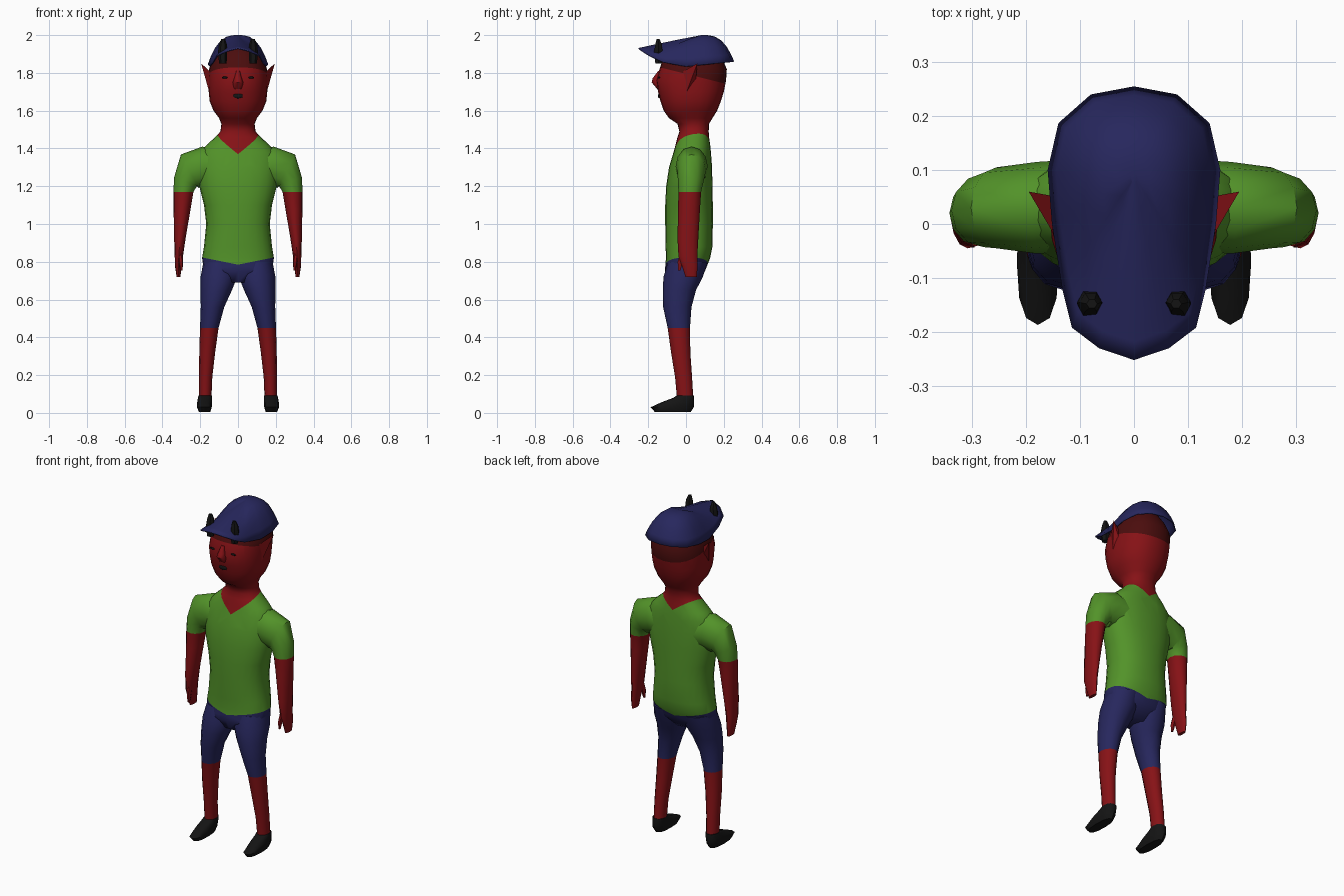
import bpy, bmesh
from math import sin, cos, pi, radians
from mathutils import Vector

if "Cube" in bpy.data.objects:
    bpy.data.objects.remove(bpy.data.objects["Cube"])


def material(name, rgb):
    m = bpy.data.materials.new(name)
    m.use_nodes = True
    m.diffuse_color = (*rgb, 1)
    m.node_tree.nodes["Principled BSDF"].inputs["Base Color"].default_value = (*rgb, 1)
    return m


RED = material("red_skin", (0.24, 0.006, 0.008))
HAIR = material("dark_red_hair", (0.07, 0.004, 0.004))
GREEN = material("green_shirt", (0.085, 0.29, 0.022))
BLUE = material("navy_cloth", (0.02, 0.02, 0.11))
BLACK = material("black", (0.007, 0.007, 0.007))


def spow(v, e):
    return abs(v) ** e * (1 if v >= 0 else -1)


def finish(name, bm, mats, rule=None, angle=50):
    """Turn a bmesh into a shaded object, colouring faces by a rule on their centre."""
    bmesh.ops.recalc_face_normals(bm, faces=bm.faces)
    if rule:
        for f in bm.faces:
            f.material_index = rule(f.calc_center_median())
    mesh = bpy.data.meshes.new(name)
    bm.to_mesh(mesh)
    bm.free()
    for m in mats:
        mesh.materials.append(m)
    ob = bpy.data.objects.new(name, mesh)
    bpy.context.collection.objects.link(ob)
    bpy.ops.object.select_all(action="DESELECT")
    ob.select_set(True)
    bpy.context.view_layer.objects.active = ob
    bpy.ops.object.shade_smooth_by_angle(angle=radians(angle))
    return ob


def bridge(loops):
    """Skin a list of equal point loops and cap both ends."""
    bm = bmesh.new()
    rows = [[bm.verts.new(p) for p in loop] for loop in loops]
    n = len(rows[0])
    for a, b in zip(rows, rows[1:]):
        for i in range(n):
            j = (i + 1) % n
            bm.faces.new((a[i], a[j], b[j], b[i]))
    bm.faces.new(rows[0])
    bm.faces.new(rows[-1])
    return bm


def tube(rings, side=1, n=12, power=2.0):
    """Rings are (x, y, z, half width, half depth, tilt in degrees)."""
    loops = []
    for x, y, z, a, b, tilt in rings:
        t = radians(tilt)
        loop = []
        for i in range(n):
            u = 2 * pi * i / n
            w, d = a * spow(cos(u), 2 / power), b * spow(sin(u), 2 / power)
            loop.append((side * (x + w * cos(t)), y + d, z + w * sin(t)))
        loops.append(loop)
    return bridge(loops)


# Torso, neck and head in one skin: (height, half width, front y, back y)
BODY = [
    (.69, .09, -.08, .04), (.75, .18, -.112, .10), (.82, .19, -.106, .128),
    (.88, .18, -.108, .14), (1.0, .168, -.11, .142), (1.1, .18, -.11, .142),
    (1.2, .205, -.105, .14), (1.3, .212, -.09, .138), (1.38, .20, -.066, .132),
    (1.42, .165, -.055, .128), (1.46, .12, -.045, .122), (1.49, .093, -.035, .12),
    (1.53, .088, -.045, .122), (1.56, .10, -.09, .14), (1.6, .13, -.118, .165),
    (1.65, .15, -.135, .185), (1.7, .155, -.148, .2), (1.76, .157, -.158, .212),
    (1.82, .154, -.14, .216), (1.88, .13, -.12, .19), (1.93, .09, -.085, .16),
    (1.96, .03, 0, .1)]


def hem(p):
    return p.z - .785 - .2 * abs(p.x)


def neckline(p):
    return p.z - 1.387 - .75 * abs(p.x) - .25 * p.y


def hairline(p):
    return p.z - 1.795 + .25 * p.y


def body_colour(p):
    if hem(p) < 0:
        return 0
    if neckline(p) < 0:
        return 1
    return 3 if hairline(p) > 0 else 2


body = tube([(0, (f + b) / 2, z, w, (b - f) / 2, 0) for z, w, f, b in BODY], n=24, power=2.25)
cuts = [((0, 0, 1.795), (0, .25, 1), 1.7)]
for s in (-1, 1):
    cuts += [((0, 0, .785), (.2 * s, 0, 1), .6), ((0, 0, 1.387), (.75 * s, -.25, 1), 1.3)]
for co, no, low in cuts:
    near = [f for f in body.faces if low < f.calc_center_median().z < low + .3]
    geom = set(near) | {e for f in near for e in f.edges} | {v for f in near for v in f.verts}
    bmesh.ops.bisect_plane(body, geom=list(geom), plane_co=co, plane_no=Vector(no))
finish("body_and_head", body, [BLUE, GREEN, RED, HAIR], body_colour, 60)

# Limbs
ARM = [(.10, .035, 1.29, .10, .085, 90), (.18, .03, 1.305, .105, .085, 85),
       (.255, .03, 1.28, .10, .075, 62), (.277, .025, 1.225, .065, .068, 20),
       (.289, .02, 1.17, .053, .06, 0), (.296, .016, 1.08, .045, .058, 0),
       (.308, .01, .92, .03, .055, 0), (.313, .01, .83, .022, .05, 0),
       (.316, .02, .78, .018, .042, 0), (.315, .027, .72, .01, .03, 0)]
THUMB = [(.308, -.015, .85, .014, .02, 0), (.302, -.03, .80, .012, .016, 0),
         (.30, -.036, .755, .006, .008, 0)]
LEG = [(.095, .01, .80, .088, .105, 0), (.101, -.015, .72, .097, .104, 0),
       (.115, -.035, .65, .083, .088, 0), (.135, -.046, .56, .062, .075, 0),
       (.152, -.038, .45, .049, .059, 0), (.163, -.028, .32, .042, .051, 0),
       (.171, -.013, .19, .035, .045, 0), (.174, -.004, .07, .033, .043, 0)]
SHOE = [(.177, -.07, .005, .03, .095, 0), (.178, -.073, .03, .039, .114, 0),
        (.177, -.045, .055, .039, .088, 0), (.175, -.012, .08, .037, .055, 0),
        (.174, -.004, .092, .035, .045, 0)]
HORN = [(.08, -.145, 1.85, .02, .02, 0), (.082, -.147, 1.91, .024, .026, 0),
        (.08, -.145, 1.95, .021, .02, 0), (.078, -.148, 1.98, .01, .009, 0)]
for side, label in ((1, "left"), (-1, "right")):
    finish(label + "_arm", tube(ARM, side), [GREEN, RED], lambda p: int(p.z < 1.17))
    finish(label + "_thumb", tube(THUMB, side, 6), [RED])
    finish(label + "_leg", tube(LEG, side), [BLUE, RED], lambda p: int(p.z < .45))
    finish(label + "_shoe", tube(SHOE, side, power=2.4), [BLACK])
    finish(label + "_horn", tube(HORN, side, 6), [BLACK], angle=30)
    # Pointed ear: a thin quad outline pulled out to a tip
    bm = bmesh.new()
    base = [bm.verts.new((side * x, y, z)) for x, y, z in
            ((.142, -.03, 1.80), (.15, .0, 1.69), (.14, .05, 1.74), (.14, .05, 1.80))]
    tip = bm.verts.new((side * .195, .06, 1.85))
    for i in range(4):
        bm.faces.new((base[i], base[(i + 1) % 4], tip))
    bm.faces.new(base)
    finish(label + "_ear", bm, [RED], angle=20)

# Face
NOSE = [(0, -.145, 1.715, .022, .008, 0), (0, -.155, 1.75, .028, .027, 0),
        (0, -.152, 1.772, .02, .024, 0), (0, -.14, 1.81, .01, .008, 0)]
finish("nose", tube(NOSE, n=8), [RED])


def plate(name, loc, half):
    bm = bmesh.new()
    bmesh.ops.create_icosphere(bm, subdivisions=2, radius=1)
    bmesh.ops.scale(bm, verts=bm.verts, vec=half)
    bmesh.ops.translate(bm, verts=bm.verts, vec=loc)
    finish(name, bm, [BLACK])


plate("mouth", (0, -.143, 1.678), (.027, .0049, .013))
for side, label in ((1, "left"), (-1, "right")):
    plate(label + "_eye", (side * .07, -.143, 1.775), (.016, .0049, .006))

# Cap: rim outline with a raised bill, drawn in towards the crown
HALF = [(0, -.252), (.065, -.23), (.115, -.192), (.133, -.12), (.152, 0),
        (.16, .1), (.14, .187), (.08, .24), (0, .255)]
rim = HALF + [(-x, y) for x, y in HALF[-2:0:-1]]
loops = []
for s in (1, .9, .75, .58, .38, .18, .04):
    loop = []
    for x, y in rim:
        z = 1.835 + (.095 * (y / .25) ** 2 if y < 0 else .025 * y / .25)
        front = min(1, max(0, -y / .2))
        rise = 1 - s ** (3 - 1.9 * front)
        loop.append((x * s, .09 + (y - .09) * s, z + (2.0 - z) * rise))
    loops.append(loop)
bm = bridge(loops)
bm.faces.ensure_lookup_table()
bottom = max(bm.faces, key=lambda f: f.calc_area())
bmesh.ops.delete(bm, geom=[bottom], context="FACES_ONLY")
cap = finish("cap", bm, [BLUE], angle=35)
shell = cap.modifiers.new("thickness", "SOLIDIFY")
shell.thickness = .006
shell.offset = -1
